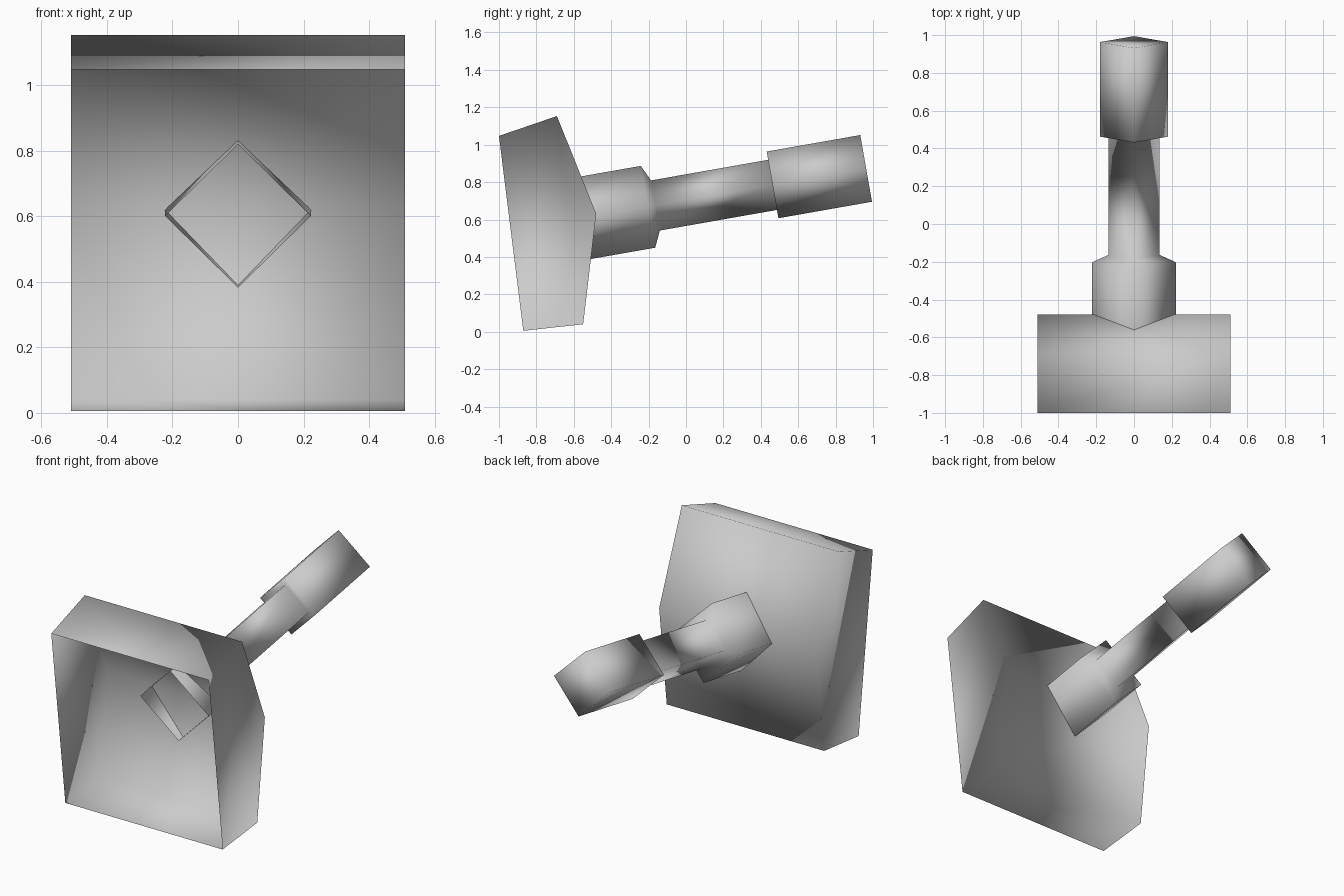
import bpy
from mathutils import Vector

if "Cube" in bpy.data.objects:
    bpy.data.objects.remove(bpy.data.objects["Cube"], do_unlink=True)

grey = bpy.data.materials.new("plain grey")
grey.use_nodes = True
colour = (0.6, 0.6, 0.6, 1)
grey.diffuse_color = colour
grey.node_tree.nodes["Principled BSDF"].inputs["Base Color"].default_value = colour


def build(name, verts, faces):
    mesh = bpy.data.meshes.new(name)
    mesh.from_pydata(verts, [], faces)
    mesh.materials.append(grey)
    mesh.shade_smooth()
    obj = bpy.data.objects.new(name, mesh)
    bpy.context.collection.objects.link(obj)
    return obj


# Open-fronted pan: side profile (y, z) extruded across x, mouth left open
profile = [(-1, 1.047), (-0.69, 1.153), (-0.48, 0.63), (-0.55, 0.04), (-0.87, 0.005)]
n = len(profile)
half_width = 0.51
verts = [(x, y, z) for x in (half_width, -half_width) for y, z in profile]
walls = [(i, i + n, i + n + 1, i + 1) for i in range(n - 1)]
sides = [tuple(reversed(range(n))), tuple(range(n, 2 * n))]
faces = [tuple(reversed(f)) for f in walls + sides]
build("scoop_pan", verts, faces)

# Handle: diamond sections along a tilted axis, hollow at the pan, capped behind
axis = Vector((0, 1, 0.176)).normalized()
across = Vector((1, 0, 0))
upright = across.cross(axis)
origin = Vector((0, -0.203, 0.668))
stations = [(-0.39, 0.222), (0, 0.222), (0.04, 0.136), (0.676, 0.136),
            (0.676, 0.181), (1.184, 0.181)]
verts = []
for along, radius in stations:
    centre = origin + axis * along
    verts += [centre + d * radius for d in (across, upright, -across, -upright)]
faces = []
for s in range(len(stations) - 1):
    for k in range(4):
        a, b = s * 4 + k, s * 4 + (k + 1) % 4
        faces.append((b, a, a + 4, b + 4))
last = len(verts) - 4
faces.append(tuple(reversed(range(last, last + 4))))
# Keep outward-facing winding
build("handle", verts, [tuple(reversed(f)) for f in faces])
